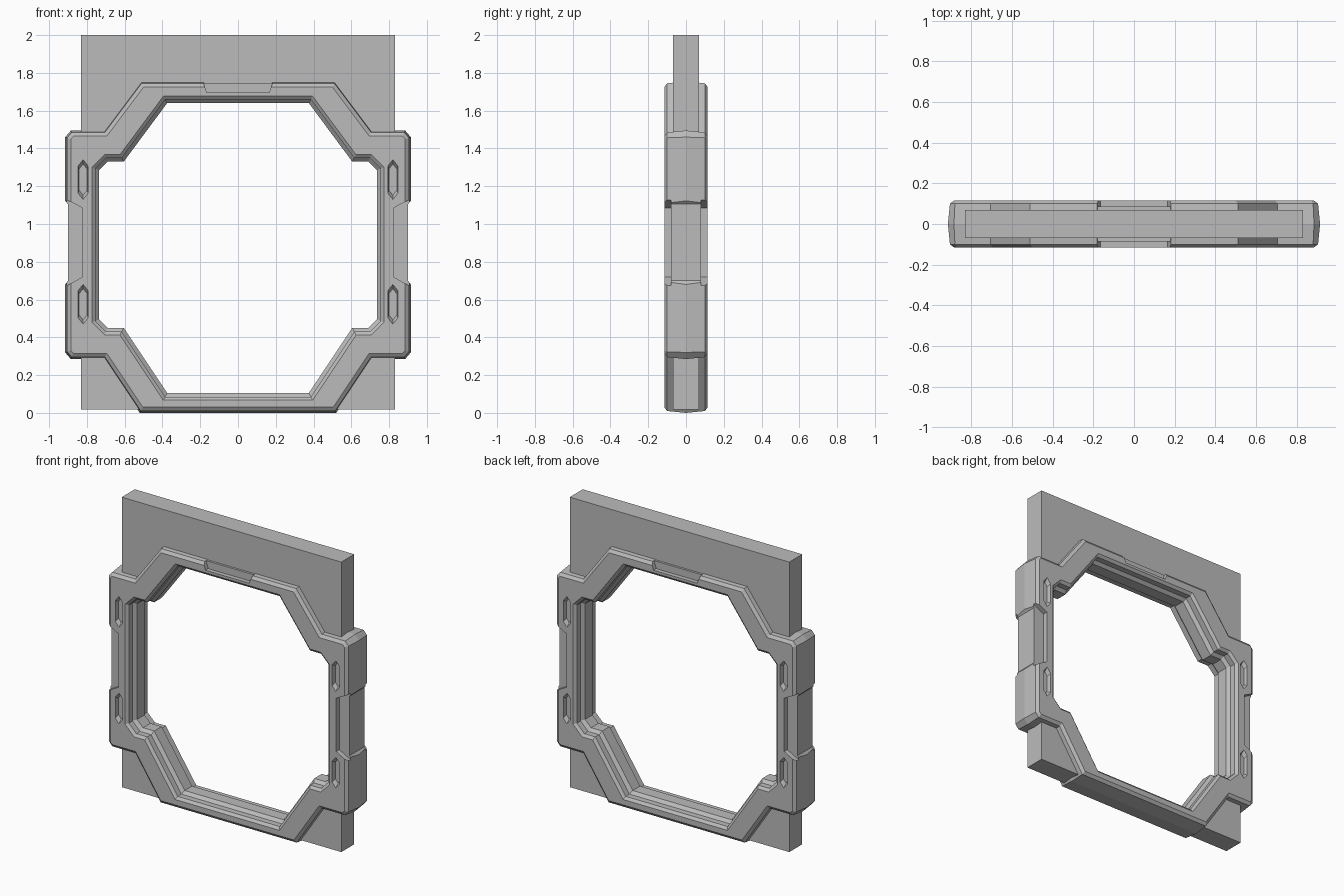
import bpy
import bmesh
from mathutils import Vector

cube = bpy.data.objects.get("Cube")
if cube:
    bpy.data.objects.remove(cube, do_unlink=True)

grey = bpy.data.materials.new("plain grey")
grey.use_nodes = True
colour = (0.5, 0.5, 0.5, 1)
grey.diffuse_color = colour
grey.node_tree.nodes["Principled BSDF"].inputs["Base Color"].default_value = colour


def make_object(name, bm):
    bmesh.ops.recalc_face_normals(bm, faces=bm.faces)
    mesh = bpy.data.meshes.new(name)
    bm.to_mesh(mesh)
    bm.free()
    mesh.materials.append(grey)
    obj = bpy.data.objects.new(name, mesh)
    bpy.context.collection.objects.link(obj)
    return obj


def mirrored(half):
    return [Vector(p) for p in half] + [Vector((-x, z)) for x, z in reversed(half)]


def inset(loop, d):
    """Mitred offset of a counter-clockwise outline; positive shrinks it."""
    result = []
    for k, p in enumerate(loop):
        a = (p - loop[k - 1]).normalized()
        b = (loop[(k + 1) % len(loop)] - p).normalized()
        na, nb = Vector((-a.y, a.x)), Vector((-b.y, b.x))
        result.append(p + (na + nb) * d / (1 + na.dot(nb)))
    return result


def ring(name, section):
    """Closed band through a list of (outline, y) stations."""
    bm = bmesh.new()
    rows = [[bm.verts.new((p.x, y, p.y)) for p in loop] for loop, y in section]
    for r, row in enumerate(rows):
        prev = rows[r - 1]
        for k in range(len(row)):
            bm.faces.new((prev[k - 1], prev[k], row[k], row[k - 1]))
    return make_object(name, bm)


def prism(bm, points, y0, y1, taper=1.0):
    """Prism along y; the y0 end is scaled about its middle."""
    pts = [Vector(p) for p in points]
    mid = sum(pts, Vector((0, 0))) / len(pts)
    ends = []
    for y, s in ((y0, taper), (y1, 1.0)):
        ends.append([bm.verts.new((q.x, y, q.y)) for q in (mid + (p - mid) * s for p in pts)])
        bm.faces.new(ends[-1])
    for k in range(len(pts)):
        bm.faces.new((ends[0][k - 1], ends[0][k], ends[1][k], ends[1][k - 1]))


def cut(target, bm):
    cutter = make_object("cutter", bm)
    cutter.hide_render = True
    mod = target.modifiers.new("cut", "BOOLEAN")
    mod.operation, mod.solver, mod.object = "DIFFERENCE", "EXACT", cutter
    bpy.context.view_layer.objects.active = target
    bpy.ops.object.modifier_apply(modifier=mod.name)
    bpy.data.objects.remove(cutter, do_unlink=True)


outer = mirrored([(0.52, 0), (0.71, 0.285), (0.885, 0.285), (0.915, 0.32),
                  (0.915, 1.46), (0.885, 1.495), (0.71, 1.495), (0.515, 1.755)])
inner = mirrored([(0.375, 0.105), (0.605, 0.45), (0.69, 0.45), (0.735, 0.495),
                  (0.735, 1.285), (0.69, 1.33), (0.605, 1.33), (0.375, 1.64)])
slab_edge = mirrored([(0.5, 0.018), (0.83, 0.018), (0.83, 0.3), (0.83, 0.5),
                      (0.83, 1.3), (0.83, 1.5), (0.83, 2), (0.5, 2)])

# Wall slab with its opening hidden under the frame
hole = inset(inner, -0.06)
ring("wall_slab", [(slab_edge, -0.07), (slab_edge, 0.07), (hole, 0.07), (hole, -0.07)])

# Door frame: ridged outside, bevelled rims, stepped opening
half = [(inset(outer, 0.01), 0.1), (inset(outer, 0.03), 0.115),
        (inset(inner, -0.038), 0.115), (inset(inner, -0.02), 0.1),
        (inset(inner, -0.02), 0.06), (inner, 0.04)]
frame = ring("door_frame", [(outer, 0)] + half + [(loop, -y) for loop, y in reversed(half)])

# Hexagonal slots and edge notches on both faces
bm = bmesh.new()
hexagon = [(0, 0.11), (0.028, 0.075), (0.028, -0.075),
           (0, -0.11), (-0.028, -0.075), (-0.028, 0.075)]
for face in (-1, 1):
    for side in (-1, 1):
        for z in (0.575, 1.235):
            prism(bm, [(side * 0.82 + x, z + dz) for x, dz in hexagon],
                  face * 0.09, face * 0.12, 0.75)
        notch = [(0.94, 1.145), (0.823, 1.085), (0.823, 0.72), (0.94, 0.655)]
        prism(bm, [(side * x, z) for x, z in notch], face * 0.08, face * 0.15)
    prism(bm, [(-0.195, 1.78), (-0.165, 1.695), (0.165, 1.695), (0.195, 1.78)],
          face * 0.085, face * 0.15)
cut(frame, bm)

# Shallow trims where the notches wrap round the edge
bm = bmesh.new()
for side in (-1, 1):
    trim = [(0.93, 1.14), (0.9, 1.105), (0.9, 0.7), (0.93, 0.66)]
    prism(bm, [(side * x, z) for x, z in trim], -0.16, 0.16)
prism(bm, [(-0.19, 1.77), (-0.18, 1.745), (0.18, 1.745), (0.19, 1.77)], -0.16, 0.16)
cut(frame, bm)
